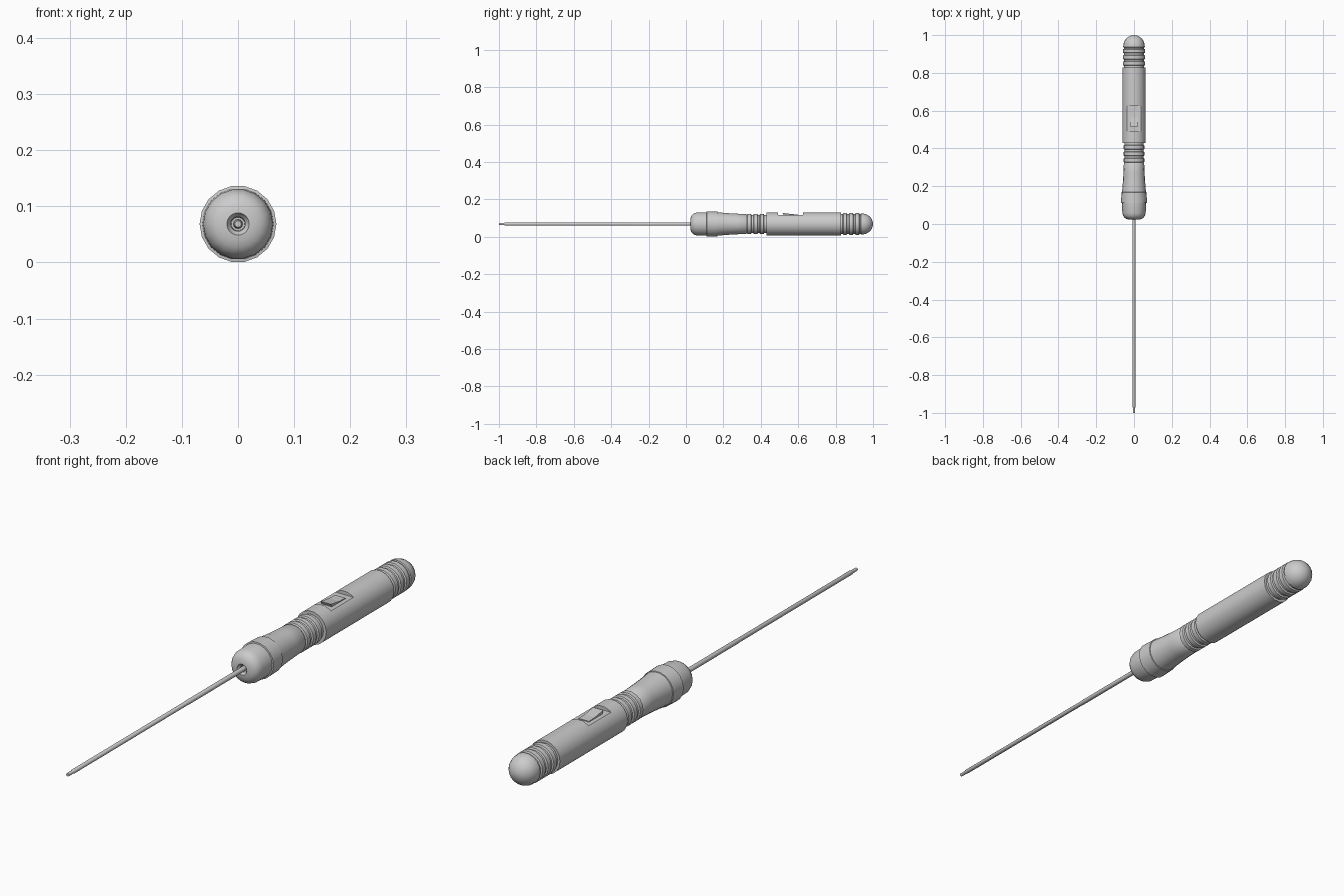
import bpy, bmesh, math

if "Cube" in bpy.data.objects:
    bpy.data.objects.remove(bpy.data.objects["Cube"])

ZC = 0.0685   # height of the tool's axis


def finish(name, bm, smooth=True):
    bmesh.ops.recalc_face_normals(bm, faces=bm.faces)
    me = bpy.data.meshes.new(name)
    bm.to_mesh(me)
    bm.free()
    ob = bpy.data.objects.new(name, me)
    bpy.context.collection.objects.link(ob)
    if smooth:
        bpy.ops.object.select_all(action='DESELECT')
        ob.select_set(True)
        bpy.context.view_layer.objects.active = ob
        bpy.ops.object.shade_smooth_by_angle(angle=math.radians(32))
    return ob


def lathe(name, profile, n=18):
    """Revolve (y, radius) points about the long axis, capping both ends."""
    bm = bmesh.new()
    rings = []
    for y, r in profile:
        rings.append([bm.verts.new((r * math.cos(2 * math.pi * i / n), y,
                                    ZC + r * math.sin(2 * math.pi * i / n)))
                      for i in range(n)])
    for a, b in zip(rings, rings[1:]):
        for i in range(n):
            j = (i + 1) % n
            bm.faces.new((a[i], a[j], b[j], b[i]))
    bm.faces.new(rings[0])
    bm.faces.new(rings[-1])
    return finish(name, bm)


def prism(name, yz, half_w, smooth=False):
    """Extrude a side outline (y, z) across x."""
    bm = bmesh.new()
    l, r = [[bm.verts.new((s * half_w, y, z)) for y, z in yz] for s in (-1, 1)]
    bm.faces.new(l)
    bm.faces.new(r)
    for i in range(len(yz)):
        j = (i + 1) % len(yz)
        bm.faces.new((l[i], l[j], r[j], r[i]))
    return finish(name, bm, smooth)


def ribs(starts, width, low, high):
    """Profile points for raised rings separated by grooves."""
    pts = []
    for y in starts:
        pts += [(y, low), (y + 0.003, high), (y + width - 0.003, high), (y + width, low)]
    return pts


# Front grip: recessed mouth, domed nose, collar, waist and ribs
lathe("front_grip", [
    (0.060, 0.012), (0.034, 0.013), (0.030, 0.017), (0.023, 0.020), (0.024, 0.030),
    (0.028, 0.042), (0.034, 0.051), (0.044, 0.058), (0.058, 0.062), (0.110, 0.0635),
    (0.111, 0.0685), (0.168, 0.0665), (0.169, 0.0635), (0.22, 0.059), (0.27, 0.056),
    (0.32, 0.054)]
    + ribs((0.326, 0.360, 0.394), 0.024, 0.050, 0.0555)
    + [(0.44, 0.050)])

# Main sleeve with the switch recess cut from its top
sleeve = lathe("sleeve", [(0.430, 0.045), (0.430, 0.062), (0.828, 0.062), (0.828, 0.045)])
cutter = prism("recess_cutter", [(0.493, 0.117), (0.625, 0.117), (0.625, 0.2), (0.493, 0.2)], 0.1)
cut = sleeve.modifiers.new("recess", 'BOOLEAN')
cut.operation = 'DIFFERENCE'
cut.solver = 'EXACT'
cut.object = cutter
bpy.context.view_layer.objects.active = sleeve
bpy.ops.object.modifier_apply(modifier="recess")
bpy.data.objects.remove(cutter)

# Rocker switch sitting in the recess
prism("switch", [(0.525, 0.110), (0.600, 0.110), (0.600, 0.120), (0.565, 0.121),
                 (0.515, 0.129)], 0.021)

# Rear cap: ribs and a rounded end
dome = [(0.942 + 0.058 * math.sin(a), 0.057 * math.cos(a))
        for a in (math.radians(d) for d in (0, 15, 30, 45, 60, 75, 88))]
lathe("rear_cap", [(0.820, 0.053)]
      + ribs((0.838, 0.871, 0.904), 0.024, 0.053, 0.0585)
      + [(0.934, 0.053), (0.936, 0.057)] + dome)

# Thin blade shaft with a slightly narrowed tip
lathe("shaft", [(-1.0, 0.006), (-0.972, 0.0065), (-0.968, 0.008), (-0.3, 0.008),
                (-0.297, 0.0088), (0.062, 0.0088)], 12)
